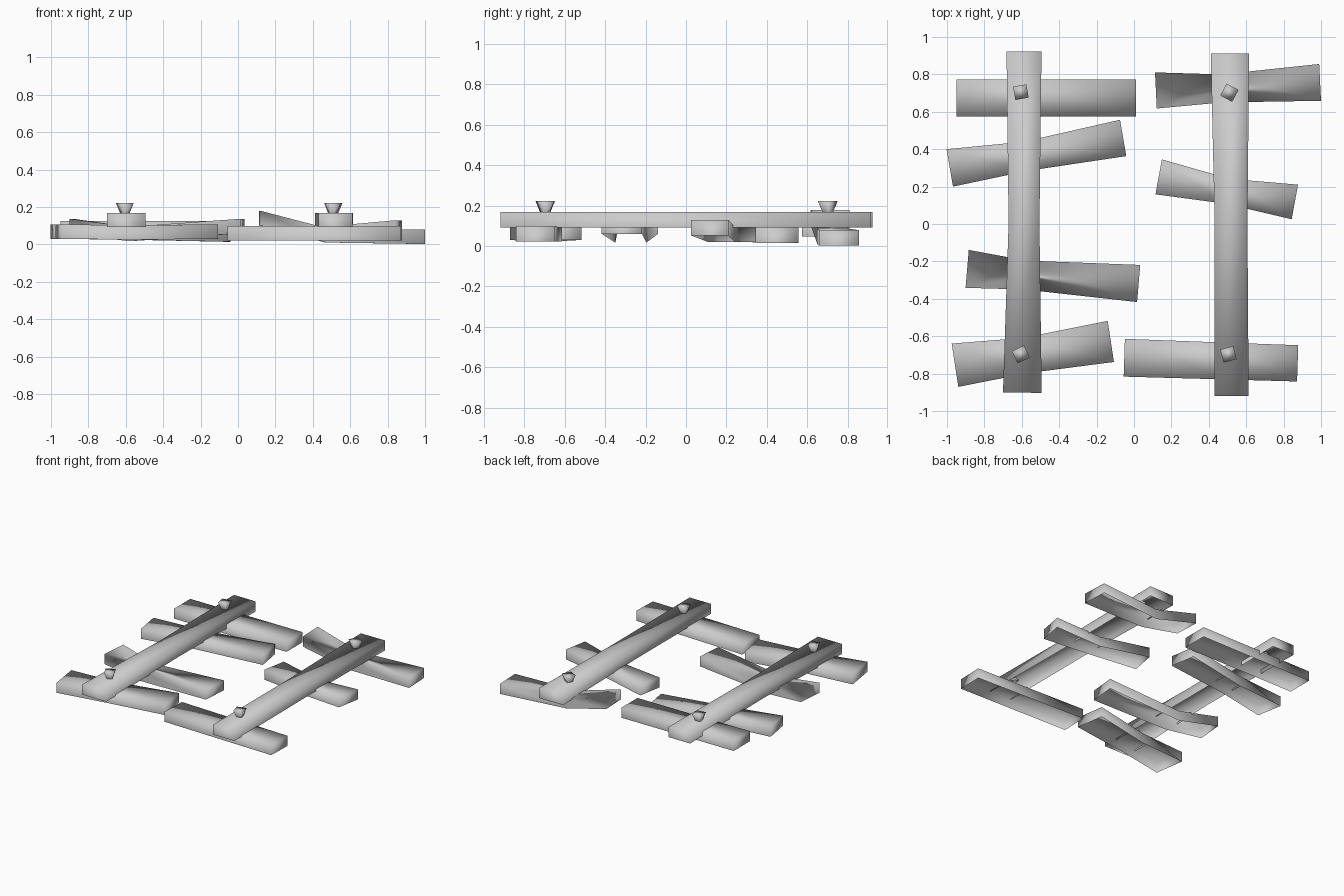
import bpy
import math
from mathutils import Vector

default_cube = bpy.data.objects.get("Cube")
if default_cube:
    bpy.data.objects.remove(default_cube, do_unlink=True)

# Single weathered grey for the whole model
grey = bpy.data.materials.new("weathered_grey")
grey.use_nodes = True
colour = (0.6, 0.6, 0.6, 1)
grey.diffuse_color = colour
grey.node_tree.nodes["Principled BSDF"].inputs["Base Color"].default_value = colour


def finish(name, verts, faces):
    mesh = bpy.data.meshes.new(name)
    mesh.from_pydata(verts, [], faces)
    mesh.materials.append(grey)
    mesh.polygons.foreach_set("use_smooth", [True] * len(mesh.polygons))
    mesh.update()
    obj = bpy.data.objects.new(name, mesh)
    bpy.context.collection.objects.link(obj)
    return obj


def beam(name, start, waist, end, widths, thickness=0.077):
    """Warped board, open underneath: three sections whose points lie on the lower rim."""
    path = [Vector(p) for p in (start, waist, end)]
    along = path[-1] - path[0]
    side = Vector((-along.y, along.x, 0)).normalized()
    up = Vector((0, 0, thickness))
    verts = []
    for point, width in zip(path, widths):
        left, right = point + side * width / 2, point - side * width / 2
        verts += [right, left, left + up, right + up]
    faces = [(0, 3, 2, 1), (8, 9, 10, 11)]
    for ring in (0, 4):
        for i in (1, 2, 3):
            j = (i + 1) % 4
            faces.append((ring + i, ring + j, ring + j + 4, ring + i + 4))
    # Turn every wall outwards from the middle of the board
    centre = sum(verts, Vector()) / len(verts)
    outward = []
    for face in faces:
        a, b, c, d = (verts[k] for k in face)
        normal = (c - a).cross(d - b)
        outward.append(face if normal.dot((a + b + c + d) / 4 - centre) > 0 else face[::-1])
    return finish(name, verts, outward)


def peg(name, x, y, turn):
    """Square peg head flaring outward towards the top, open where it enters the rail."""
    verts = []
    for radius, z in ((0.022, 0.155), (0.051, 0.222)):
        for i in range(4):
            a = math.radians(turn + 45 + 90 * i)
            verts.append((x + radius * math.cos(a), y + radius * math.sin(a), z))
    faces = [(4, 5, 6, 7)]
    faces += [(i, (i + 1) % 4, (i + 1) % 4 + 4, i + 4) for i in range(4)]
    return finish(name, verts, faces)


# Two long rails running front to back
beam("right_rail", (-0.597, -0.902, 0.092), (-0.588, 0, 0.092), (-0.588, 0.923, 0.092),
     (0.207, 0.165, 0.187))
beam("left_rail", (0.522, -0.919, 0.092), (0.519, 0, 0.092), (0.513, 0.912, 0.092),
     (0.182, 0.175, 0.205))

# Cross planks under the right rail, back to front
beam("right_plank_back", (-0.948, 0.673, 0.048), (-0.58, 0.673, 0.048), (0.012, 0.673, 0.048),
     (0.197, 0.197, 0.197))
beam("right_plank_mid_back", (-0.985, 0.3, 0.03), (-0.58, 0.362, 0.025), (-0.058, 0.46, 0.014),
     (0.203, 0.157, 0.197))
beam("right_plank_mid_front", (-0.892, -0.24, 0.06), (-0.58, -0.273, 0.017), (0.025, -0.318, 0.06),
     (0.203, 0.155, 0.199))
beam("right_plank_front", (-0.957, -0.755, 0.03), (-0.58, -0.703, 0.025), (-0.124, -0.628, 0.03),
     (0.234, 0.19, 0.222))

# Cross planks under the left rail, back to front
beam("left_plank_back", (0.117, 0.714, 0.102), (0.47, 0.725, 0.01), (0.995, 0.757, 0.002),
     (0.193, 0.15, 0.197))
beam("left_plank_middle", (0.132, 0.252, 0.02), (0.5, 0.175, 0.02), (0.86, 0.118, 0.052),
     (0.19, 0.135, 0.188))
beam("left_plank_front", (-0.052, -0.715, 0.022), (0.5, -0.733, 0.022), (0.875, -0.745, 0.022),
     (0.202, 0.197, 0.194))

# Pegs at the rail ends
peg("right_peg_back", -0.605, 0.705, 10)
peg("right_peg_front", -0.605, -0.697, 25)
peg("left_peg_back", 0.51, 0.702, -28)
peg("left_peg_front", 0.505, -0.697, 15)
